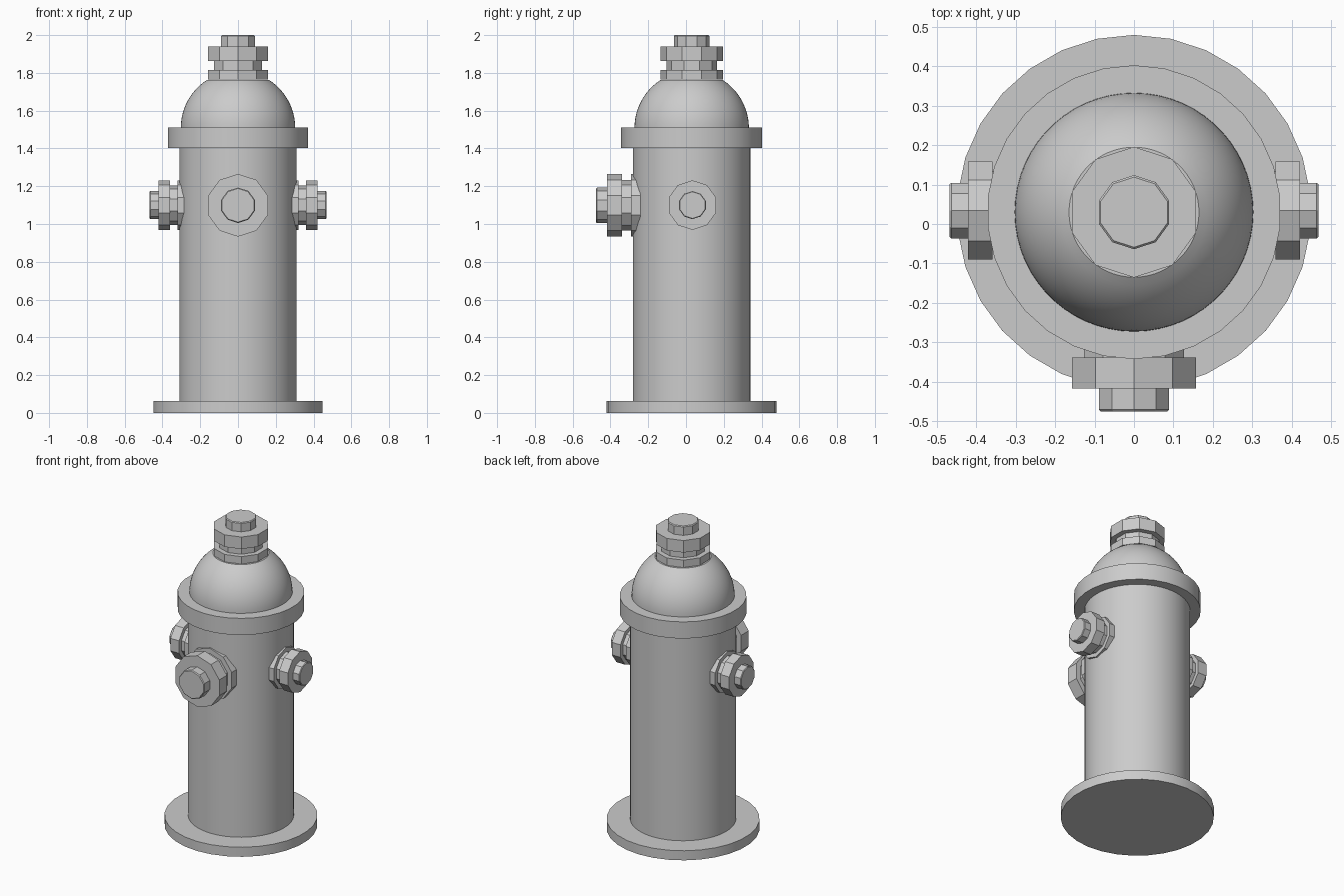
import bpy, bmesh
from math import sin, cos, pi, radians

if "Cube" in bpy.data.objects:
    bpy.data.objects.remove(bpy.data.objects["Cube"])

CY = 0.03  # y of the hydrant's axis


def lathe(name, profile, sides, loc=(0, CY, 0), rot=(0, 0, 0), scale=1.0, smooth=True):
    """Closed solid turned around z from (radius, z) points, bottom to top."""
    bm = bmesh.new()
    rings = [[bm.verts.new((r * sin(2 * pi * i / sides), r * cos(2 * pi * i / sides), z))
              for i in range(sides)] for r, z in profile]
    for a, b in zip(rings, rings[1:]):
        for i in range(sides):
            j = (i + 1) % sides
            bm.faces.new((a[i], a[j], b[j], b[i]))
    bm.faces.new(rings[0])
    bm.faces.new(rings[-1])
    bmesh.ops.recalc_face_normals(bm, faces=bm.faces)
    mesh = bpy.data.meshes.new(name)
    bm.to_mesh(mesh)
    bm.free()
    obj = bpy.data.objects.new(name, mesh)
    bpy.context.collection.objects.link(obj)
    obj.location, obj.rotation_euler, obj.scale = loc, rot, (scale,) * 3
    if smooth:
        bpy.ops.object.select_all(action='DESELECT')
        obj.select_set(True)
        bpy.context.view_layer.objects.active = obj
        bpy.ops.object.shade_smooth_by_angle(angle=radians(35))
    return obj


# Base plate, barrel and collar
lathe("base_plate", [(0.45, 0), (0.45, 0.062)], 30)
lathe("barrel", [(0.311, 0.03), (0.311, 1.45)], 60)
lathe("collar", [(0.373, 1.402), (0.373, 1.51)], 30)

# Dome: sphere cut flat at the top
R, Z0, steps, end = 0.303, 1.508, 12, radians(57)
dome = [(R, 1.46)] + [(R * cos(end * k / steps), Z0 + R * sin(end * k / steps))
                      for k in range(steps + 1)]
lathe("dome", dome, 60)

# Ten-sided stepped cap, shared by the top and the three outlets
CAP = [(0.166, 0), (0.166, 0.048), (0.133, 0.048), (0.133, 0.097), (0.166, 0.097),
       (0.166, 0.175), (0.094, 0.175), (0.094, 0.229), (0.089, 0.234)]
lathe("top_cap", CAP, 10, (0, CY, 1.766), smooth=False)
lathe("front_outlet", CAP, 10, (0, -0.242, 1.099), (pi / 2, 0, 0), smooth=False)
for side, s in (("right", 1), ("left", -1)):
    lathe(side + "_outlet", CAP, 10, (s * 0.283, CY + 0.004, 1.1),
          (pi / 2, 0, s * pi / 2), 0.79, smooth=False)
